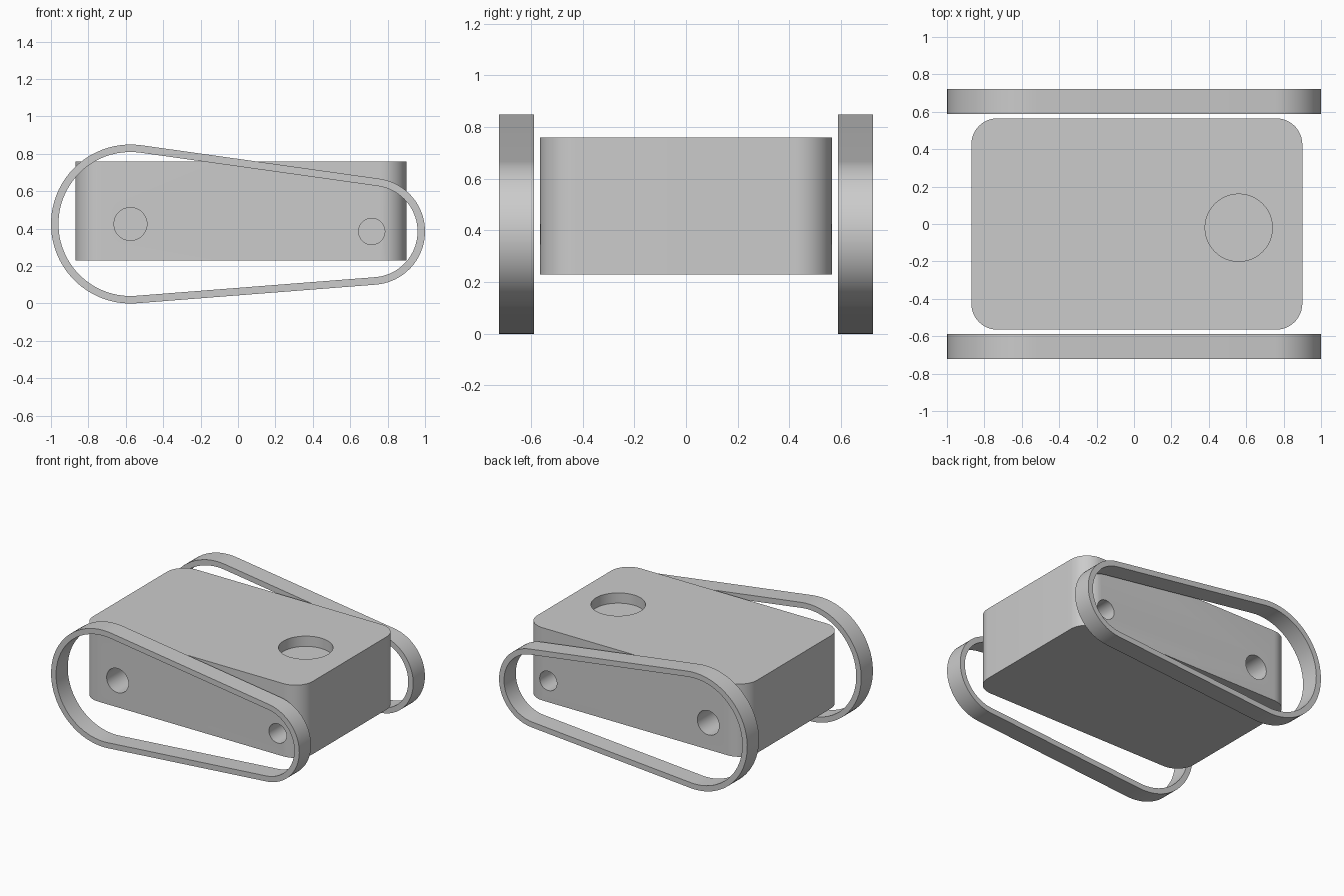
import bpy, bmesh
from math import sin, cos, pi, asin, atan2, hypot, radians

if "Cube" in bpy.data.objects:
    bpy.data.objects.remove(bpy.data.objects["Cube"])

grey = bpy.data.materials.new("plain grey")
grey.use_nodes = True
COLOUR = (0.6, 0.6, 0.6, 1)
grey.diffuse_color = COLOUR
grey.node_tree.nodes["Principled BSDF"].inputs["Base Color"].default_value = COLOUR

# Wheel centres (x, z), belt radii and axle hole radii
BIG = (-0.575, 0.425, 0.425, 0.088)
SMALL = (0.715, 0.385, 0.285, 0.07)


def finish(name, bm):
    bmesh.ops.recalc_face_normals(bm, faces=bm.faces)
    mesh = bpy.data.meshes.new(name)
    bm.to_mesh(mesh)
    bm.free()
    mesh.materials.append(grey)
    obj = bpy.data.objects.new(name, mesh)
    bpy.context.collection.objects.link(obj)
    return obj


def smooth(obj):
    bpy.ops.object.select_all(action="DESELECT")
    obj.select_set(True)
    bpy.context.view_layer.objects.active = obj
    bpy.ops.object.shade_smooth_by_angle(angle=radians(30))


def arc(cx, cy, r, start, end, n):
    steps = [start + (end - start) * i / n for i in range(n + 1)]
    return [(cx + r * cos(a), cy + r * sin(a)) for a in steps]


def belt_outline(inset):
    """Two arcs joined by their outer tangents."""
    x1, z1, r1, _ = BIG
    x2, z2, r2, _ = SMALL
    tilt = atan2(z2 - z1, x2 - x1)
    spread = pi / 2 - asin((r1 - r2) / hypot(x2 - x1, z2 - z1))
    top, bottom = tilt + spread, tilt - spread
    return (arc(x1, z1, r1 - inset, top, bottom + 2 * pi, 40)
            + arc(x2, z2, r2 - inset, bottom, top, 32))


def make_belt(name, y0, y1):
    bm = bmesh.new()
    loops = [[bm.verts.new((x, y, z)) for x, z in belt_outline(inset)]
             for inset, y in ((0, y0), (0, y1), (0.04, y1), (0.04, y0))]
    n = len(loops[0])
    for k in range(4):
        a, b = loops[k], loops[(k + 1) % 4]
        for i in range(n):
            j = (i + 1) % n
            bm.faces.new((a[i], a[j], b[j], b[i]))
    smooth(finish(name, bm))


def make_cutter(name, centre, radius, depth, along_y):
    bm = bmesh.new()
    bmesh.ops.create_cone(bm, cap_ends=True, segments=48, radius1=radius,
                          radius2=radius, depth=depth)
    obj = finish(name, bm)
    obj.location = centre
    if along_y:
        obj.rotation_euler.x = pi / 2
    obj.hide_render = True
    return obj


# Body: rounded rectangle raised to a block
X0, X1, Y, R = -0.87, 0.90, 0.565, 0.14
Z0, Z1 = 0.23, 0.76
outline = []
for k, (cx, cy) in enumerate(((X1 - R, Y - R), (X0 + R, Y - R),
                              (X0 + R, R - Y), (X1 - R, R - Y))):
    outline += arc(cx, cy, R, k * pi / 2, (k + 1) * pi / 2, 12)
bm = bmesh.new()
base = bm.faces.new([bm.verts.new((x, y, Z0)) for x, y in outline])
raised = bmesh.ops.extrude_face_region(bm, geom=[base], use_keep_orig=True)
for v in raised["geom"]:
    if isinstance(v, bmesh.types.BMVert):
        v.co.z = Z1
body = finish("body", bm)

# Top recess and blind axle holes on both sides
cutters = [make_cutter("recess_cutter", (0.56, -0.02, Z1), 0.18, 0.15, False)]
for side, label in ((-1, "front"), (1, "back")):
    for x, z, _, r in (BIG, SMALL):
        cutters.append(make_cutter(label + "_axle_cutter", (x, side * Y, z), r, 0.6, True))
for c in cutters:
    mod = body.modifiers.new("cut", "BOOLEAN")
    mod.operation = "DIFFERENCE"
    mod.solver = "EXACT"
    mod.object = c
bpy.ops.object.select_all(action="DESELECT")
body.select_set(True)
bpy.context.view_layer.objects.active = body
for mod in list(body.modifiers):
    bpy.ops.object.modifier_apply(modifier=mod.name)
for c in cutters:
    bpy.data.objects.remove(c)
smooth(body)

# Tracks on either side
make_belt("front_track", -0.723, -0.588)
make_belt("back_track", 0.588, 0.723)
